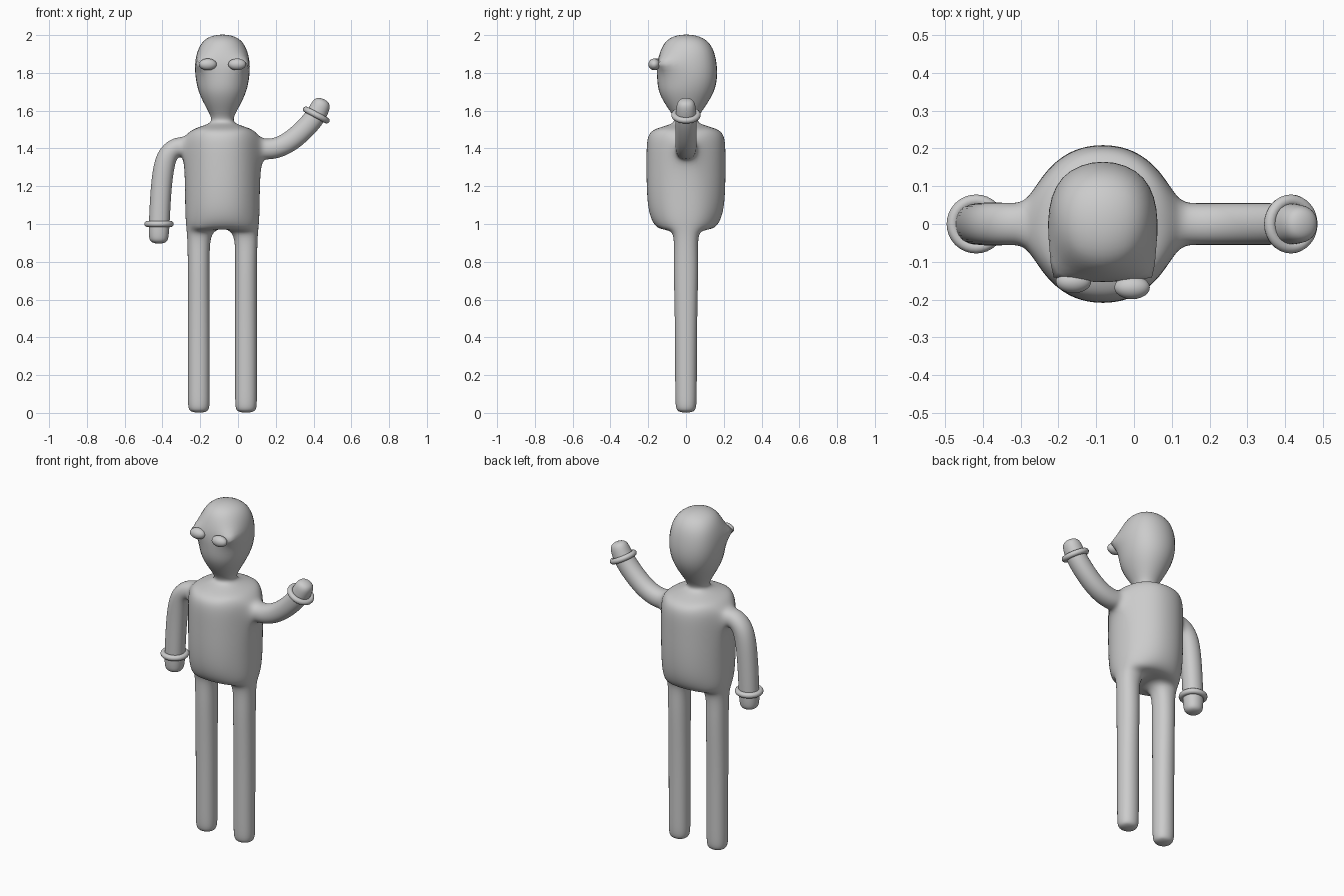
import bpy, bmesh, math
from mathutils import Vector

if "Cube" in bpy.data.objects:
    bpy.data.objects.remove(bpy.data.objects["Cube"])

CX, M = -0.0825, 0.0625      # body centre line, half width of a limb cage
bm = bmesh.new()
crease = bm.verts.layers.float.new("crease_vert")


def tube(start, rings):
    """Continue an open four-sided hole through the rings and cap it."""
    prev, out = start, []
    for ring in rings:
        cur = [bm.verts.new(p) for p in ring]
        for a in range(4):
            b = (a + 1) % 4
            bm.faces.new((prev[a], prev[b], cur[b], cur[a]))
        out.append(cur)
        prev = cur
    bm.faces.new(prev)
    return out


def square(cx, z, ax, ay):
    return [(cx + sx * ax, sy * ay, z) for sx, sy in ((-1, -1), (1, -1), (1, 1), (-1, 1))]


def torso_point(i, j, z, fx, fy):
    ox, oy = i in (0, 3), j in (0, 3)
    if ox and oy:
        x, y = 0.147, 0.152
    else:
        x, y = (0.20 if ox else M), (0.211 if oy else M)
    x *= fx if ox else 1
    y *= fy if oy else 1
    return (CX + (x if i > 1 else -x), y if j > 1 else -y, z)


# Torso cage: z, x factor, y factor, z of the inner points
levels = [(0.96, 0.96, 0.72, 0.98), (1.06, 1, 1, None), (1.34, 1, 1, None),
          (1.46, 1, 1, None), (1.505, 0.82, 0.84, 1.53)]
grid = []
for z, fx, fy, zin in levels:
    row = {}
    for i in range(4):
        for j in range(4):
            inner = i in (1, 2) and j in (1, 2)
            if not inner or zin:
                row[i, j] = bm.verts.new(torso_point(i, j, zin if inner else z, fx, fy))
    grid.append(row)
loop = [(0, 0), (1, 0), (2, 0), (3, 0), (3, 1), (3, 2), (3, 3), (2, 3), (1, 3), (0, 3), (0, 2), (0, 1)]
for k in range(4):
    for n, a in enumerate(loop):
        b = loop[(n + 1) % 12]
        if k == 2 and {a[1], b[1]} == {1, 2}:
            continue                                   # arm holes
        bm.faces.new((grid[k][a], grid[k][b], grid[k + 1][b], grid[k + 1][a]))


def cell(k, i, j):
    return [grid[k][c] for c in ((i, j), (i + 1, j), (i + 1, j + 1), (i, j + 1))]


for i in range(3):
    for j in range(3):
        if (i, j) != (1, 1):
            bm.faces.new(cell(4, i, j))
        if (i, j) not in ((0, 1), (2, 1)):
            bm.faces.new(cell(0, i, j))

# Legs
for i, s in ((0, -1), (2, 1)):
    tube(cell(0, i, 1), [square(CX + s * 0.125, z, M, ay) for z, ay in
                         ((0.82, 0.074), (0.5, M), (0.05, M), (-0.003, 0.058))])

# Neck and head, with pointed corners at the brow
head = tube(cell(4, 1, 1), [square(CX, z, ax, ay) for z, ax, ay in
                            ((1.57, 0.06, 0.065), (1.70, 0.15, 0.178),
                             (1.85, 0.18, 0.185), (2.016, 0.12, 0.13))])
for v, s in zip(head[2][:2], (-1, 1)):
    v.co = (CX + s * 0.143, -0.157, 1.85)
    v[crease] = 0.9


# Arms: path of (x, z, half width)
def arm(s, path):
    i = 0 if s < 0 else 3
    start = [grid[2][i, 1], grid[2][i, 2], grid[3][i, 2], grid[3][i, 1]]
    pts = [Vector((CX + s * 0.2, 0, 1.40))] + [Vector((x, 0, z)) for x, z, _ in path]
    rings = []
    for n in range(1, len(pts)):
        d = (pts[min(n + 1, len(pts) - 1)] - pts[n - 1]).normalized()
        up = Vector((-d.z, 0, d.x)) * s
        a = path[n - 1][2]
        rings.append([pts[n] + Vector((0, sy * a, 0)) + up * (su * a)
                      for sy, su in ((-1, -1), (1, -1), (1, 1), (-1, 1))])
    tube(start, rings)


arm(1, [(0.16, 1.395, 0.06), (0.22, 1.405, 0.06), (0.30, 1.45, 0.06), (0.40, 1.55, 0.06),
        (0.434, 1.615, 0.058), (0.455, 1.665, 0.045)])
arm(-1, [(-0.325, 1.41, 0.06), (-0.385, 1.365, 0.063), (-0.408, 1.20, 0.06), (-0.417, 1.0, 0.06),
         (-0.42, 0.935, 0.058), (-0.42, 0.893, 0.047)])

bmesh.ops.recalc_face_normals(bm, faces=bm.faces)
mesh = bpy.data.meshes.new("body")
bm.to_mesh(mesh)
bm.free()
mesh.shade_smooth()
body = bpy.data.objects.new("body", mesh)
bpy.context.collection.objects.link(body)
sub = body.modifiers.new("smooth", "SUBSURF")
sub.levels = sub.render_levels = 3

# Bracelets
for name, loc, tilt in (("left_bracelet", (0.415, 0, 1.577), math.radians(28)),
                        ("right_bracelet", (-0.418, 0, 1.0), 0)):
    bpy.ops.mesh.primitive_torus_add(location=loc, rotation=(0, tilt, 0), major_radius=0.062,
                                     minor_radius=0.016, major_segments=32, minor_segments=12)
    bpy.context.object.name = name
    bpy.ops.object.shade_smooth()

# Eyes
for name, x, y in (("right_eye", -0.16, -0.152), ("left_eye", -0.005, -0.168)):
    bpy.ops.mesh.primitive_uv_sphere_add(segments=24, ring_count=16, location=(x, y, 1.845))
    bpy.context.object.name = name
    bpy.context.object.scale = (0.047, 0.031, 0.031)
    bpy.ops.object.shade_smooth()
